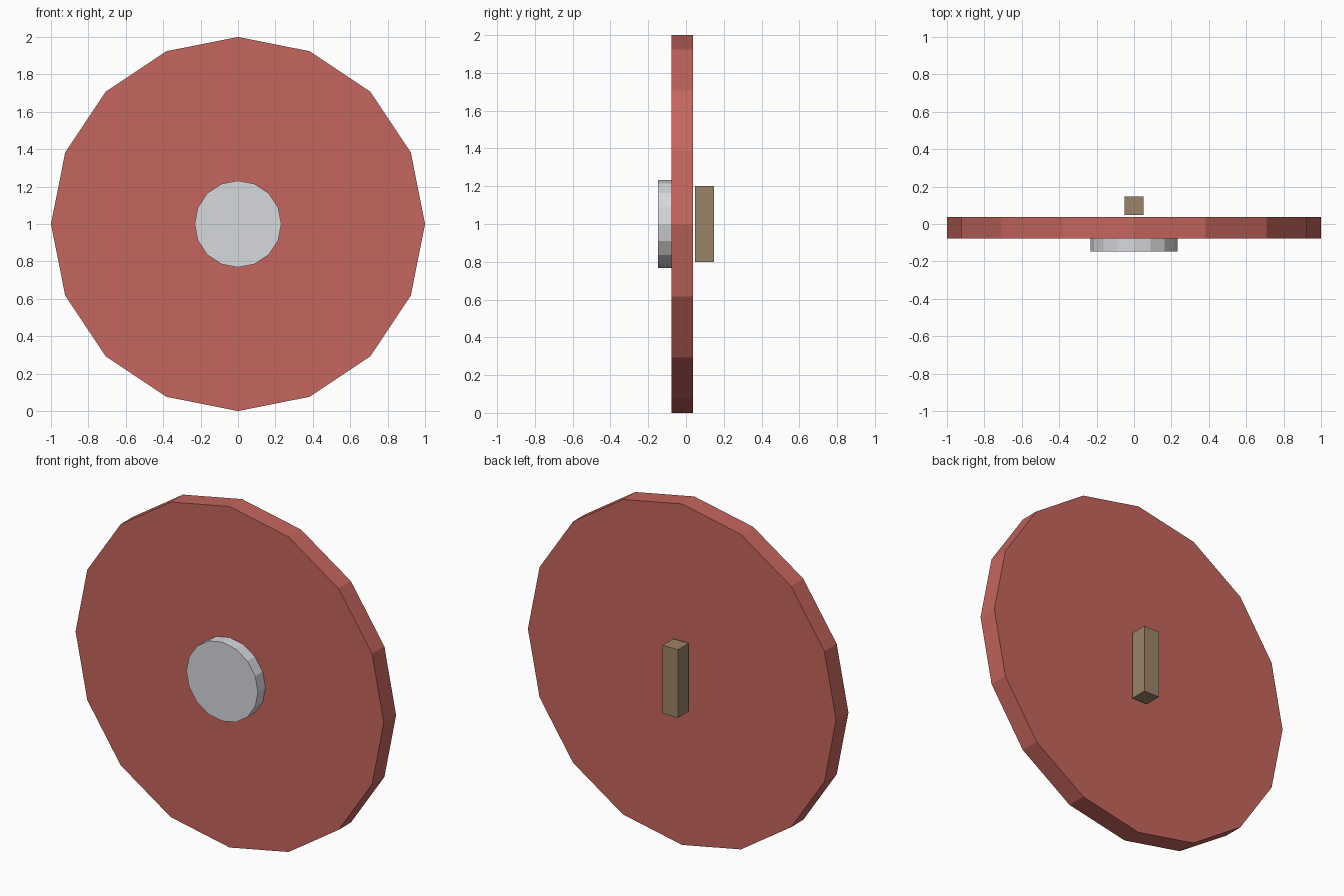
import bpy
import math

if "Cube" in bpy.data.objects:
    bpy.data.objects.remove(bpy.data.objects["Cube"])


def material(name, rgb):
    m = bpy.data.materials.new(name)
    m.diffuse_color = (*rgb, 1.0)
    m.use_nodes = True
    m.node_tree.nodes["Principled BSDF"].inputs["Base Color"].default_value = m.diffuse_color
    return m


red = material("red_paint", (0.56, 0.13, 0.11))
steel = material("pale_steel", (0.68, 0.69, 0.72))
wood = material("brown_wood", (0.33, 0.23, 0.14))


def disc(name, radius, y_front, y_back, mat):
    """Sixteen-sided flat disc facing -y, with a corner at the top."""
    bpy.ops.mesh.primitive_cylinder_add(
        vertices=16, radius=radius, depth=y_back - y_front,
        location=(0, (y_front + y_back) / 2, 1),
        rotation=(math.pi / 2, 0, 0))
    ob = bpy.context.object
    ob.name = name
    ob.data.materials.append(mat)
    return ob


# Round shield board and the raised boss on its front
disc("shield_board", 1.0, -0.077, 0.037, red)
disc("front_boss", 0.232, -0.147, -0.077, steel)

# Upright grip behind the board
bpy.ops.mesh.primitive_cube_add(size=1, location=(0, 0.097, 1))
grip = bpy.context.object
grip.name = "rear_grip"
grip.scale = (0.1, 0.1, 0.4)
bpy.ops.object.transform_apply(location=False, rotation=False, scale=True)
grip.data.materials.append(wood)
